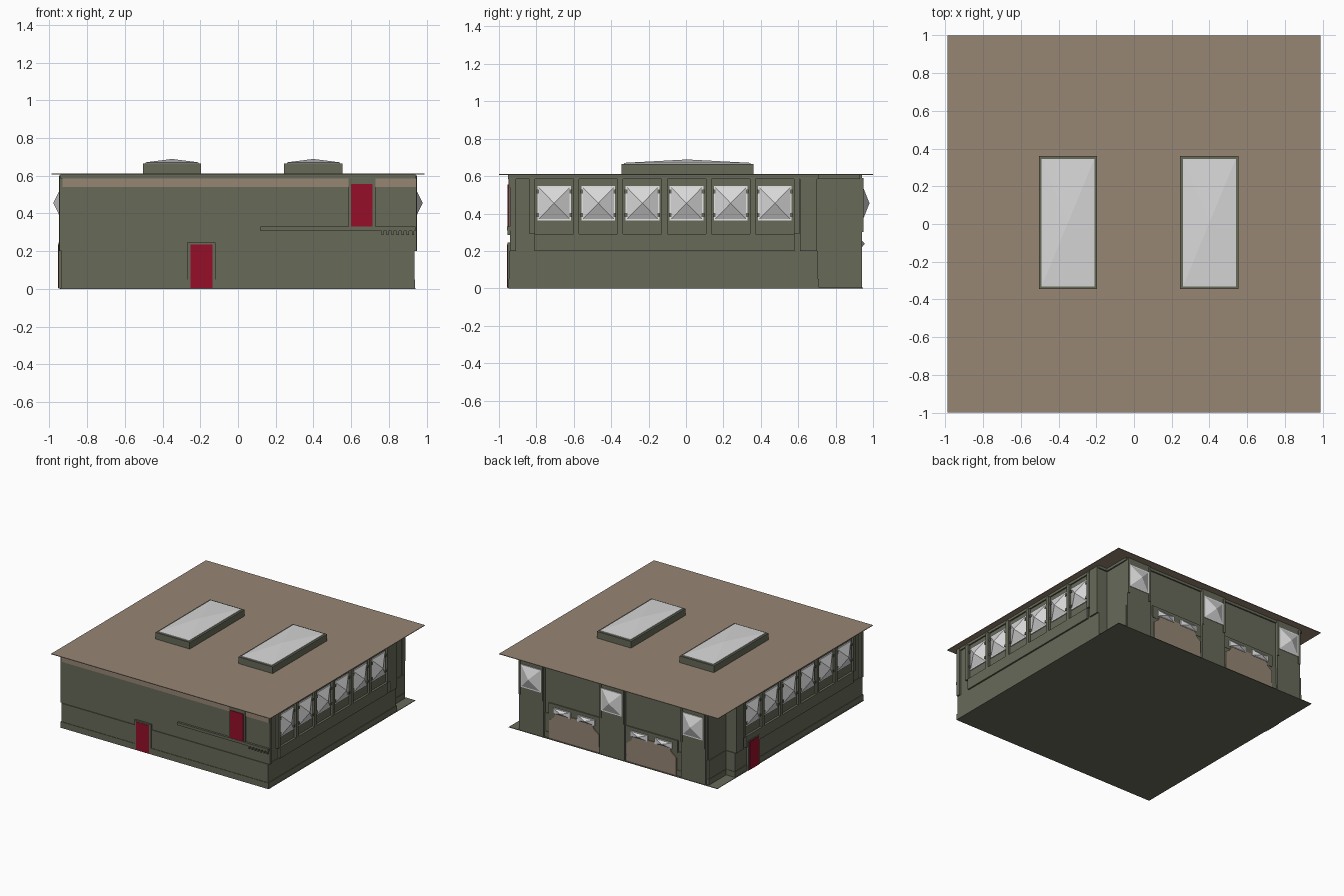
import bpy, bmesh
from mathutils import Vector

if "Cube" in bpy.data.objects:
    bpy.data.objects.remove(bpy.data.objects["Cube"])


def material(name, rgb):
    m = bpy.data.materials.new(name)
    lin = [((c / 255 + 0.055) / 1.055) ** 2.4 if c > 10 else c / 255 / 12.92 for c in rgb]
    m.diffuse_color = (*lin, 1)
    m.use_nodes = True
    m.node_tree.nodes["Principled BSDF"].inputs["Base Color"].default_value = m.diffuse_color
    return m


GREEN = material("olive_wall", (103, 106, 89))
BROWN = material("brown_roof", (150, 134, 116))
RED = material("red_door", (150, 15, 40))
GLASS = material("pale_glass", (216, 216, 217))
WHITE = material("white_trim", (248, 248, 248))


def make(name, bm, mat):
    bmesh.ops.recalc_face_normals(bm, faces=bm.faces)
    me = bpy.data.meshes.new(name)
    bm.to_mesh(me)
    bm.free()
    me.materials.append(mat)
    ob = bpy.data.objects.new(name, me)
    bpy.context.collection.objects.link(ob)
    return ob


def prism(name, pts, vec, mat):
    bm = bmesh.new()
    f = bm.faces.new([bm.verts.new(p) for p in pts])
    r = bmesh.ops.extrude_face_region(bm, geom=[f])
    bmesh.ops.translate(bm, vec=vec, verts=[v for v in r["geom"] if isinstance(v, bmesh.types.BMVert)])
    return make(name, bm, mat)


def box(name, x, y, z, mat):
    pts = [(x[0], y[0], z[0]), (x[1], y[0], z[0]), (x[1], y[1], z[0]), (x[0], y[1], z[0])]
    return prism(name, pts, (0, 0, z[1] - z[0]), mat)


def pyramid(name, c, u, v, n, mat):
    """Low pyramid: centre c, half axes u and v, height vector n."""
    c, u, v, n = map(Vector, (c, u, v, n))
    bm = bmesh.new()
    ring = [bm.verts.new(c + a * u + b * v) for a, b in ((-1, -1), (1, -1), (1, 1), (-1, 1))]
    tip = bm.verts.new(c + n)
    bm.faces.new(ring)
    for i in range(4):
        bm.faces.new((ring[i], ring[(i + 1) % 4], tip))
    return make(name, bm, mat)


# Wall layers: rectangle with both back corners notched, grown by o
def walls(name, o, z0, z1):
    a, b, n, f, k = 0.93 + o, 0.85 + o, 0.70 + o, -0.94 - o, 0.92 + o
    pts = [(-a, f), (a, f), (a, n), (b, n), (b, k), (-b, k), (-b, n), (-a, n)]
    return prism(name, [(x, y, z0) for x, y in pts], (0, 0, z1 - z0), GREEN)


walls("main_wall", 0, 0.003, 0.608)
walls("lower_wall", 0.006, 0.002, 0.20)
walls("plinth", 0.01, 0.001, 0.05)
walls("cornice", 0.011, 0.585, 0.607)

# Thin roof sheet and base sheet
box("roof", (-0.99, 0.99), (-1, 1), (0.606, 0.611), BROWN)
box("base", (-0.945, 0.942), (-0.95, 0.945), (0, 0.004), GREEN)

# Skylights
for cx in (-0.35, 0.40):
    box("skylight_frame", (cx - 0.155, cx + 0.155), (-0.345, 0.36), (0.61, 0.665), GREEN)
    box("skylight_rim", (cx - 0.14, cx + 0.14), (-0.332, 0.345), (0.664, 0.671), GLASS)
    pyramid("skylight_glass", (cx, 0.007, 0.671), (0.14, 0, 0), (0, 0.338, 0), (0, 0, 0.018), GLASS)

# Side windows, pilasters and ledges, both sides
for s in (-1, 1):
    def side(name, x, y, z, mat):
        return box(name, sorted((s * x[0], s * x[1])), y, z, mat)

    for i in range(6):
        y = -0.705 + 0.236 * i
        side("window_frame", (0.928, 0.938), (y - 0.09, y + 0.09), (0.362, 0.548), WHITE)
        pyramid("window_glass", (s * 0.938, y, 0.455), (0, 0.083, 0), (0, 0, 0.085),
                (s * 0.042, 0, 0), GLASS)
        for t in (-1, 1):
            for z in (0.392, 0.518):
                yc = y + t * 0.088
                side("window_clip", (0.93, 0.945), (yc - 0.007, yc + 0.007), (z - 0.01, z + 0.01), GREEN)
    for i in range(7):
        y = -0.823 + 0.236 * i
        side("pilaster", (0.92, 0.949), (y - 0.015, y + 0.015), (0.29, 0.59), GREEN)
    side("sill_belt", (0.92, 0.949), (-0.81, 0.58), (0.20, 0.29), GREEN)
    side("front_pier", (0.92, 0.947), (-0.94, -0.91), (0.2, 0.6), GREEN)
    side("rear_pier", (0.92, 0.949), (0.61, 0.70), (0.2, 0.6), GREEN)

# Back piers with windows
for px, wx in ((0.74, 0.742), (0.01, 0.012), (-0.725, -0.722)):
    box("back_pier", (px - 0.112, px + 0.112), (0.9, 0.942), (0.002, 0.605), GREEN)
    box("back_window_frame", (wx - 0.092, wx + 0.092), (0.94, 0.947), (0.362, 0.548), WHITE)
    pyramid("back_window_glass", (wx, 0.947, 0.455), (0.084, 0, 0), (0, 0, 0.085), (0, 0.034, 0), GLASS)
    for t in (-1, 1):
        x = wx + t * 0.102
        box("back_window_bar", (x - 0.008, x + 0.008), (0.94, 0.949), (0.30, 0.59), GREEN)

# Garage doors with clipped top corners and two small windows
for gx in (0.36, -0.34):
    prof = [(-0.225, 0.004), (0.225, 0.004), (0.225, 0.15), (0.18, 0.185), (0.165, 0.225),
            (-0.165, 0.225), (-0.18, 0.185), (-0.225, 0.15)]
    prism("garage_door", [(gx + x, 0.925, z) for x, z in prof], (0, 0.009, 0), BROWN)
    box("garage_lintel", (gx - 0.235, gx + 0.235), (0.91, 0.929), (0.19, 0.29), GREEN)
    for t in (-1, 1):
        x = gx + t * 0.11
        box("garage_window_frame", (x - 0.078, x + 0.078), (0.925, 0.938), (0.213, 0.263), WHITE)
        pyramid("garage_window_glass", (x, 0.938, 0.238), (0.07, 0, 0), (0, 0, 0.021),
                (0, 0.018, 0), GLASS)

# Front doors and left side door
box("front_door_frame", (-0.27, -0.12), (-0.954, -0.93), (0.003, 0.245), GREEN)
box("front_door", (-0.252, -0.135), (-0.957, -0.94), (0.005, 0.235), RED)
box("upper_door_frame", (0.585, 0.73), (-0.95, -0.93), (0.33, 0.588), GREEN)
box("upper_door", (0.598, 0.713), (-0.955, -0.94), (0.33, 0.555), RED)
box("side_door_frame", (-0.952, -0.92), (0.405, 0.555), (0.003, 0.245), GREEN)
box("side_door", (-0.956, -0.93), (0.422, 0.538), (0.005, 0.235), RED)

# Brown band below the front cornice
for x in ((-0.93, 0.588), (0.727, 0.945)):
    box("front_band", x, (-0.947, -0.93), (0.54, 0.584), BROWN)

# Front landing ledge with small brackets
box("landing", (0.12, 0.942), (-0.957, -0.93), (0.308, 0.33), GREEN)
for i in range(7):
    x = 0.76 + 0.027 * i
    box("landing_bracket", (x, x + 0.012), (-0.955, -0.93), (0.285, 0.309), GREEN)
